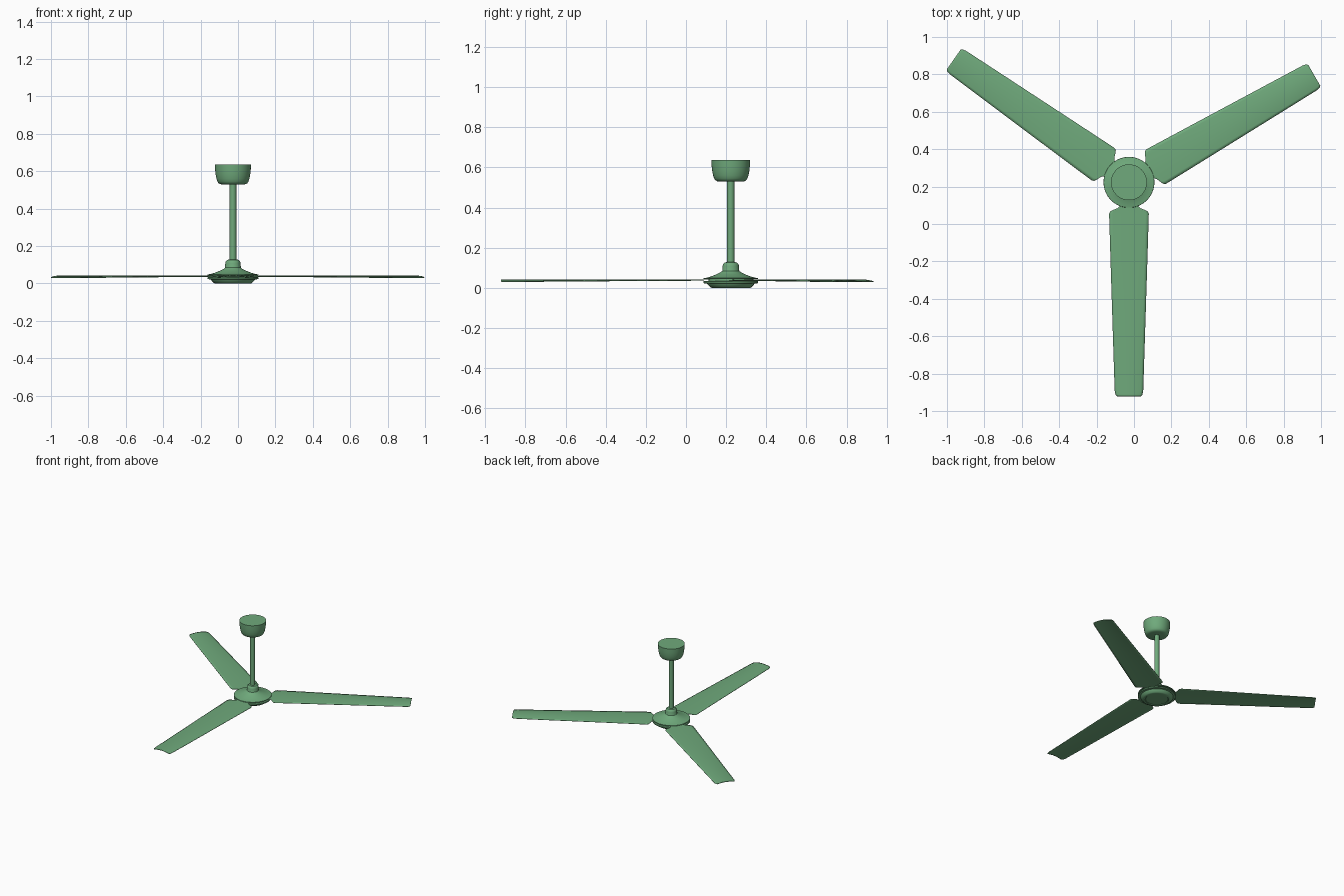
import bpy, math
from mathutils import Matrix

if "Cube" in bpy.data.objects:
    bpy.data.objects.remove(bpy.data.objects["Cube"])

CX, CY = -0.027, 0.223   # fan axis
green = bpy.data.materials.new("fan_green")
green.diffuse_color = (0.16, 0.40, 0.20, 1)
green.use_nodes = True
green.node_tree.nodes["Principled BSDF"].inputs["Base Color"].default_value = green.diffuse_color


def make(name, verts, faces):
    me = bpy.data.meshes.new(name)
    me.from_pydata(verts, [], faces)
    me.materials.append(green)
    ob = bpy.data.objects.new(name, me)
    bpy.context.collection.objects.link(ob)
    return ob


def smooth(ob):
    bpy.ops.object.select_all(action='DESELECT')
    ob.select_set(True)
    bpy.context.view_layer.objects.active = ob
    bpy.ops.object.shade_smooth_by_angle(angle=math.radians(32))


def lathe(name, profile, n=64):
    """Revolve (radius, z) points listed bottom to top, with capped ends."""
    verts = [(r * math.cos(2 * math.pi * i / n), r * math.sin(2 * math.pi * i / n), z)
             for r, z in profile for i in range(n)]
    faces = [(k * n + i, k * n + (i + 1) % n, (k + 1) * n + (i + 1) % n, (k + 1) * n + i)
             for k in range(len(profile) - 1) for i in range(n)]
    faces.append(tuple(reversed(range(n))))
    faces.append(tuple(range((len(profile) - 1) * n, len(profile) * n)))
    ob = make(name, verts, faces)
    ob.location = (CX, CY, 0)
    smooth(ob)
    return ob


# Motor housing: lower bowl, slot for the blades, flared upper cover
lathe("motor_housing", [
    (0.080, 0.004), (0.084, 0.000), (0.096, 0.000), (0.102, 0.003), (0.115, 0.016),
    (0.118, 0.022), (0.134, 0.023), (0.136, 0.025), (0.136, 0.032), (0.134, 0.034),
    (0.112, 0.034), (0.112, 0.043), (0.134, 0.043), (0.136, 0.045), (0.135, 0.048),
    (0.118, 0.051), (0.095, 0.058), (0.070, 0.068), (0.050, 0.078), (0.042, 0.085)])

# Collar joining the rod to the motor
lathe("rod_collar", [
    (0.046, 0.078), (0.042, 0.086), (0.041, 0.108), (0.038, 0.119), (0.031, 0.126), (0.022, 0.128)], 48)

# Down rod
lathe("down_rod", [(0.018, 0.10), (0.018, 0.55)], 32)

# Ceiling canopy
lathe("ceiling_canopy", [
    (0.055, 0.529), (0.068, 0.531), (0.077, 0.536), (0.083, 0.545), (0.088, 0.560),
    (0.092, 0.580), (0.095, 0.605), (0.096, 0.637)])

# Blade outline: distance from axis, half width, droop of the edges
STATIONS = [(0.105, 0.050, 0.0), (0.128, 0.050, 0.0), (0.138, 0.060, 0.001),
            (0.150, 0.090, 0.002), (0.156, 0.100, 0.003), (0.168, 0.106, 0.003),
            (0.40, 0.099, 0.004), (0.65, 0.091, 0.006), (0.90, 0.083, 0.008),
            (1.115, 0.076, 0.009), (1.135, 0.072, 0.009), (1.144, 0.064, 0.008)]
ACROSS = 12


def blade(name, angle):
    verts = []
    for d, w, droop in STATIONS:
        for j in range(ACROSS + 1):
            t = 2 * j / ACROSS - 1
            verts.append((d, w * t, 0.040 - droop * t * t))
    m = ACROSS + 1
    faces = [(k * m + j, (k + 1) * m + j, (k + 1) * m + j + 1, k * m + j + 1)
             for k in range(len(STATIONS) - 1) for j in range(ACROSS)]
    ob = make(name, verts, faces)
    ob.data.transform(Matrix.Rotation(math.radians(angle), 4, 'Z'))
    ob.location = (CX, CY, 0)
    sol = ob.modifiers.new("thickness", 'SOLIDIFY')
    sol.thickness = 0.003
    sol.offset = 0
    smooth(ob)


# Three blades
for name, angle in (("front_blade", 270), ("right_blade", 30), ("left_blade", 145)):
    blade(name, angle)
